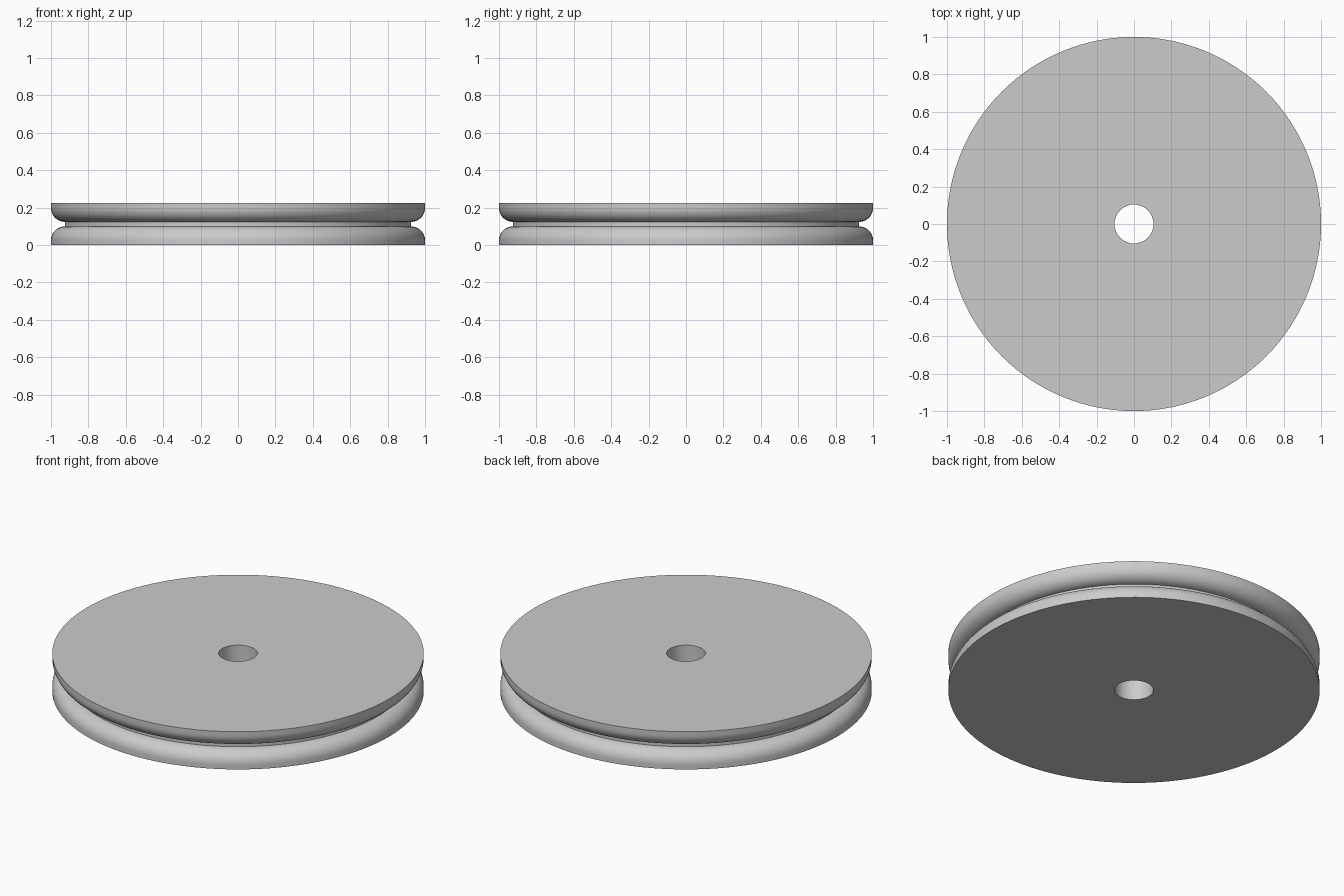
import bpy, bmesh
from math import sin, cos, pi, radians

cube = bpy.data.objects.get("Cube")
if cube:
    bpy.data.objects.remove(cube, do_unlink=True)

HEIGHT, OUTER, NECK, BORE = 0.224, 1.0, 0.925, 0.104
FLANGE = 0.1            # thickness of each rounded flange
ROUND = OUTER - NECK    # radius of the flange rounding
SIDES, ARC = 128, 10

grey = bpy.data.materials.new("light grey")
grey.use_nodes = True
colour = (0.6, 0.6, 0.6, 1)
grey.diffuse_color = colour
grey.node_tree.nodes["Principled BSDF"].inputs["Base Color"].default_value = colour

# Half profile of the wheel: flat face, rim, rounding, then mirrored upward
arc = [(NECK + ROUND * cos(a), FLANGE - ROUND + ROUND * sin(a))
       for a in (pi / 2 * i / ARC for i in range(ARC + 1))]
lower = [(BORE, 0), (OUTER, 0)] + arc
upper = [(r, HEIGHT - z) for r, z in reversed(lower)]
profile = lower + upper

# Revolve the closed profile around the axle
bm = bmesh.new()
verts = [bm.verts.new((r, 0, z)) for r, z in profile]
edges = [bm.edges.new((v, verts[i - 1])) for i, v in enumerate(verts)]
bmesh.ops.spin(bm, geom=verts + edges, cent=(0, 0, 0), axis=(0, 0, 1),
               angle=2 * pi, steps=SIDES, use_merge=True)
bmesh.ops.remove_doubles(bm, verts=bm.verts, dist=1e-5)
bmesh.ops.recalc_face_normals(bm, faces=bm.faces)
mesh = bpy.data.meshes.new("pulley_wheel")
bm.to_mesh(mesh)
bm.free()
mesh.materials.append(grey)
wheel = bpy.data.objects.new("pulley_wheel", mesh)
bpy.context.collection.objects.link(wheel)

# Smooth the curves, keep the rims crisp
bpy.ops.object.select_all(action="DESELECT")
wheel.select_set(True)
bpy.context.view_layer.objects.active = wheel
bpy.ops.object.shade_smooth_by_angle(angle=radians(30))
